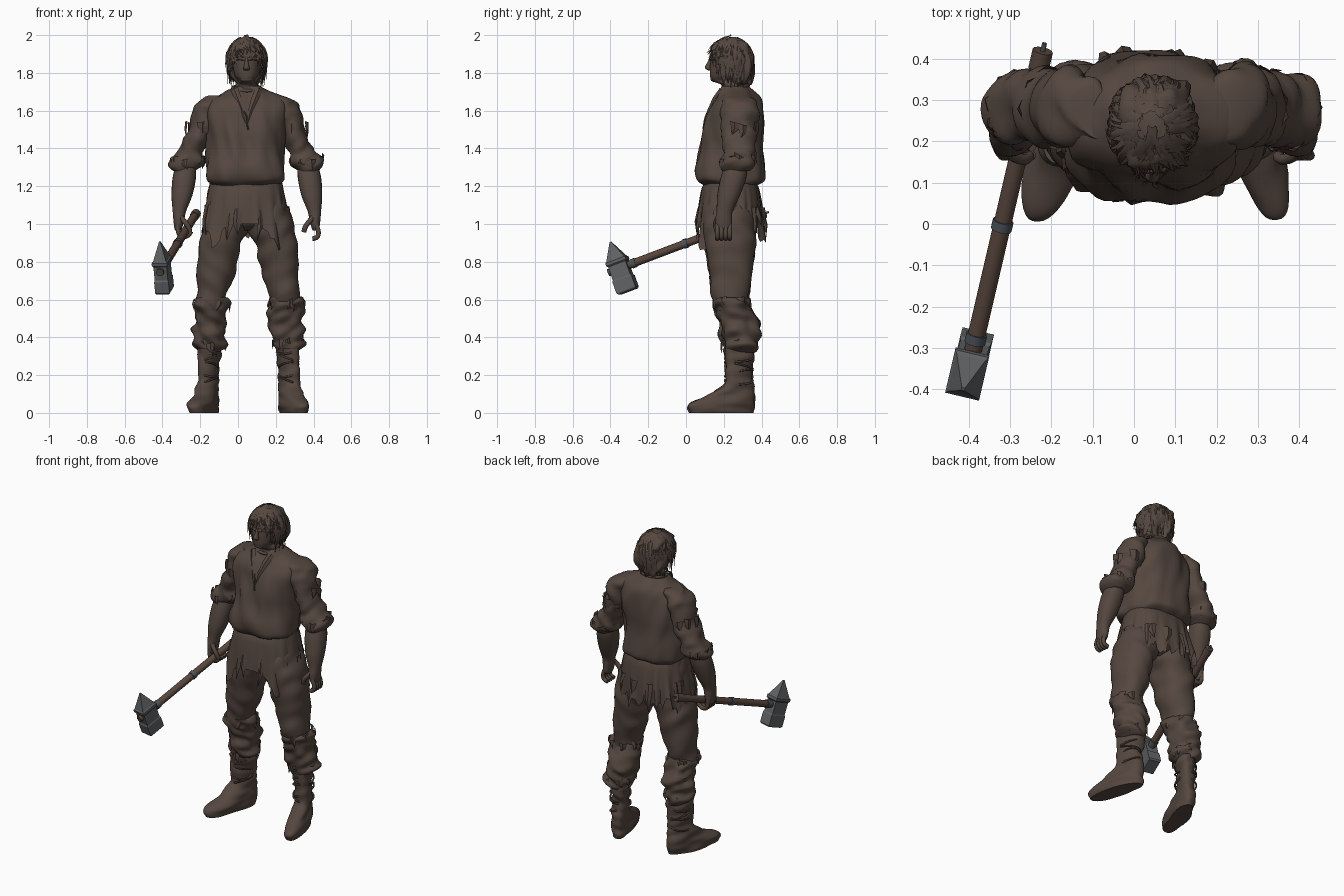
import bpy, bmesh, math, random
from mathutils import Vector, Matrix, noise

random.seed(4)
if "Cube" in bpy.data.objects:
    bpy.data.objects.remove(bpy.data.objects["Cube"])


def material(name, rgb):
    m = bpy.data.materials.new(name)
    m.use_nodes = True
    m.diffuse_color = (*rgb, 1)
    m.node_tree.nodes["Principled BSDF"].inputs["Base Color"].default_value = (*rgb, 1)
    return m


BROWN = material("weathered brown", (0.09, 0.063, 0.05))
WOOD = material("handle wood", (0.1, 0.062, 0.047))
STEEL = material("grey steel", (0.115, 0.12, 0.125))
BAND = material("dark band", (0.07, 0.085, 0.1))


def finish(name, bm, mat, smooth=True, recalc=True):
    if recalc:
        bmesh.ops.recalc_face_normals(bm, faces=bm.faces)
    me = bpy.data.meshes.new(name)
    bm.to_mesh(me)
    bm.free()
    me.materials.append(mat)
    for p in me.polygons:
        p.use_smooth = smooth
    if smooth:
        me.set_sharp_from_angle(angle=math.radians(50))
    ob = bpy.data.objects.new(name, me)
    bpy.context.collection.objects.link(ob)
    return ob


def mirror_x(x, line):
    """Mirror over the given line; zero keeps x."""
    return 2 * line - x if line else x


def spline(rows, sub):
    """Smooth in-between rows."""
    r = [Vector(v) for v in rows]
    r = [r[0]] + r + [r[-1]]
    out = []
    for a, b, c, d in zip(r, r[1:], r[2:], r[3:]):
        for k in range(sub):
            t = k / sub
            out.append(0.5 * (2 * b + (c - a) * t + (2 * a - 5 * b + 4 * c - d) * t * t
                              + (3 * b - a - 3 * c + d) * t ** 3))
    return out + [r[-1]]


def oval(a, power):
    """Unit point on a squarish oval."""
    c, s = math.cos(a), math.sin(a)
    return math.copysign(abs(c) ** (2 / power), c), math.copysign(abs(s) ** (2 / power), s)


def skin(bm, rings):
    rings = [[bm.verts.new(v) for v in ring] for ring in rings]
    for lo, hi in zip(rings, rings[1:]):
        for i in range(len(lo)):
            j = (i + 1) % len(lo)
            bm.faces.new((lo[i], lo[j], hi[j], hi[i]))
    return rings


def loft(name, rows, line=0, seg=40, sub=5, fold=0.0, freq=(9, 9), power=2.2, lean=0.0):
    """Rows are x, y, z, half width, half depth; noise makes cloth folds."""
    rings = []
    for x, y, z, rx, ry in spline(rows, sub):
        ring = []
        for i in range(seg):
            a = math.tau * i / seg
            u, v = oval(a, power)
            px, py = x + u * rx, y + v * ry
            f = fold * noise.noise((px * freq[0] + 90 * line, py * freq[0], z * freq[1] + px * 8))
            px += lean * (py - rows[-1][1])
            ring.append((mirror_x(px + math.cos(a) * f, line), py + math.sin(a) * f, z))
        rings.append(ring)
    bm = bmesh.new()
    rings = skin(bm, rings)
    bm.faces.new(rings[0])
    bm.faces.new(rings[-1])
    finish(name, bm, BROWN)


def ribbon(bm, pts, width, out):
    """Tapering ridged strip facing outward."""
    pts = [Vector(p) for p in pts]
    n = Vector(out).normalized()
    s = (pts[-1] - pts[0]).cross(n).normalized()
    rows = []
    for i, p in enumerate(pts):
        w = width * (1 - (i / (len(pts) - 1)) ** 2) + 0.0008
        rows.append([bm.verts.new(v) for v in (p - s * w, p + n * w * 0.5, p + s * w)])
    for lo, hi in zip(rows, rows[1:]):
        for i in range(2):
            bm.faces.new((lo[i], lo[i + 1], hi[i + 1], hi[i]))


def rags(name, centre, rx, ry, count, length, width, line=0, flare=0.012):
    """Torn strips hanging from an oval hem."""
    bm = bmesh.new()
    x, y, z = centre
    for i in range(count):
        a = math.tau * (i + random.random()) / count
        out = Vector((math.cos(a), math.sin(a), 0))
        top = Vector((mirror_x(x, line) + rx * out.x, y + ry * out.y, z + random.uniform(-.01, .015)))
        drop = Vector((0, 0, -length * random.uniform(0.5, 1.2)))
        side = Vector((-out.y, out.x, 0)) * random.uniform(-.02, .02)
        bulge = out * flare * random.uniform(0.2, 1)
        ribbon(bm, [top, top + drop * 0.5 + bulge, top + drop + bulge + side], width * random.uniform(.6, 1.2), out)
    finish(name, bm, BROWN, recalc=False)


def tube(name, pts, radius, line=0, closed=False):
    cu = bpy.data.curves.new(name, "CURVE")
    cu.dimensions = "3D"
    cu.bevel_depth, cu.bevel_resolution, cu.use_fill_caps = radius, 2, True
    sp = cu.splines.new("NURBS")
    sp.points.add(len(pts) - 1)
    for p, (x, y, z) in zip(sp.points, pts):
        p.co = (mirror_x(x, line), y, z, 1)
    sp.order_u, sp.resolution_u, sp.use_endpoint_u, sp.use_cyclic_u = 3, 5, not closed, closed
    temp = bpy.data.objects.new(name, cu)
    bpy.context.collection.objects.link(temp)
    bpy.context.view_layer.update()
    me = bpy.data.meshes.new_from_object(temp.evaluated_get(bpy.context.evaluated_depsgraph_get()))
    bpy.data.objects.remove(temp)
    bm = bmesh.new()
    bm.from_mesh(me)
    finish(name, bm, BROWN)


# Shirt, hips and collar
HX = .045
loft("shirt", [(.035, .235, 1.205, .18, .135), (.037, .231, 1.235, .207, .178), (.037, .228, 1.3, .204, .186),
               (.038, .24, 1.4, .2, .168), (.042, .248, 1.5, .21, .16), (.047, .258, 1.6, .218, .141),
               (.049, .27, 1.66, .19, .117), (.049, .272, 1.695, .138, .09), (.047, .262, 1.73, .068, .066)],
     seg=64, fold=.03, freq=(11, 5), power=2.3)
loft("hips", [(.044, .23, .965, .03, .06), (.043, .23, 1.0, .12, .11), (.04, .235, 1.08, .198, .135),
              (.04, .235, 1.22, .19, .132)], fold=.01)
bm = bmesh.new()
for s in (-1, 1):
    ribbon(bm, [(HX + s * .065, .187, 1.715), (HX + s * .045, .15, 1.665), (HX + s * .02, .118, 1.6),
                (HX + s * .004, .1, 1.53)], .02, (s * .3, -1, .4))
finish("collar_flaps", bm, BROWN, recalc=False)
tube("collar_edge", [(HX + .075 * math.cos(a), .258 + .075 * math.sin(a), 1.72 + .015 * math.sin(a))
                     for a in [math.tau * k / 12 for k in range(12)]], .009, closed=True)
tube("shirt_lace", [(.03, .118, 1.6), (.05, .102, 1.57), (.045, .095, 1.53), (.055, .09, 1.5)], .004)

# Torn skirt: hangs longest at the left front, straight across the middle
cols, levels = 110, 10
hem = []
for i in range(cols):
    a = math.tau * i / cols - math.pi
    front = math.exp(-((a + math.pi / 2) / .48) ** 4)
    tail = math.exp(-((a + .8) / .17) ** 2)
    torn = .98 + .09 * noise.noise((a * 2, 3, 0)) - random.random() * .07
    hem.append((a, front * 1.0 + (1 - front) * torn - .13 * tail, tail))
rings = []
for k in range(levels + 1):
    t = 1 - k / levels
    ring = []
    for a, low, tail in hem:
        z = 1.215 + (low - 1.215) * t
        u, v = oval(a, 2.5)
        r = 1 + t * (.2 * noise.noise((u * 5, v * 5, z * 2)) + .06 * tail)
        ring.append((.042 + (.19 + .045 * t) * r * u, .235 + (.138 + .04 * math.sqrt(t)) * r * v, z))
    rings.append(ring)
bm = bmesh.new()
skin(bm, rings)
finish("torn_skirt", bm, BROWN, recalc=False)
rags("skirt_rags", (.042, .24, 1.09), .218, .166, 14, .15, .028, flare=.025)

# Legs; the mirror line is a little further out than for the arms
for side, line in (("right", 0), ("left", .056)):
    loft(side + "_trouser_leg", [(-.04, .23, 1.12, .09, .11), (-.06, .227, 1.03, .115, .135), (-.07, .228, .96, .12, .137),
                                 (-.09, .23, .9, .111, .134), (-.106, .235, .8, .103, .125), (-.123, .235, .7, .09, .109),
                                 (-.143, .232, .6, .083, .092), (-.147, .245, .54, .072, .08)],
         line, fold=.018, freq=(7, 12))
    loft(side + "_knee_wrap", [(-.145, .235, .61, .08, .086), (-.146, .24, .575, .092, .1), (-.142, .257, .53, .084, .098),
                               (-.143, .285, .46, .095, .104), (-.147, .287, .4, .082, .1), (-.15, .285, .36, .075, .092),
                               (-.152, .282, .32, .056, .078)], line, fold=.036, freq=(10, 20))
    rags(side + "_knee_rags", (-.145, .242, .6), .086, .092, 9, .07, .024, line)
    rags(side + "_shin_rags", (-.147, .287, .38), .076, .092, 8, .05, .022, line, flare=.005)
    loft(side + "_boot", [(-.157, .188, 0, .054, .168), (-.157, .184, .03, .062, .174), (-.157, .198, .06, .061, .16),
                          (-.157, .245, .1, .055, .116), (-.157, .277, .15, .051, .08), (-.157, .28, .2, .05, .071),
                          (-.155, .28, .28, .054, .078), (-.153, .28, .34, .056, .08)],
         line, fold=.014, freq=(9, 24), lean=.28, power=2.4)
    for k, z in enumerate((.17, .21, .25, .29, .33)):
        tilt = .02 * (-1) ** k
        tube(side + "_boot_strap", [(-.157 + .054 * math.cos(a), .28 + .078 * math.sin(a), z + tilt * math.cos(a + k))
                                    for a in [math.tau * j / 10 for j in range(10)]], .005, line, closed=True)

# Arms: the right hand grips the handle, the left hangs loose
GRIP = [(-.318, 1.0), (-.32, .955), (-.298, .93), (-.262, .936), (-.248, .962)]
LOOSE = [(-.318, 1.0), (-.332, .97), (-.332, .94), (-.32, .925), (-.3, .922)]
for side, line, fingers in (("right", 0, GRIP), ("left", .047, LOOSE)):
    loft(side + "_sleeve", [(-.09, .276, 1.68, .05, .06), (-.125, .278, 1.655, .075, .086), (-.16, .279, 1.6, .079, .096),
                            (-.204, .28, 1.48, .07, .091), (-.245, .282, 1.39, .072, .087), (-.265, .28, 1.345, .088, .092),
                            (-.275, .274, 1.31, .084, .088), (-.278, .265, 1.28, .06, .068)],
         line, fold=.026, freq=(10, 16), power=2)
    rags(side + "_cuff_rags", (-.268, .277, 1.35), .08, .09, 10, .05, .025, line, flare=.008)
    rags(side + "_shoulder_rags", (-.2, .28, 1.53), .068, .088, 6, .08, .03, line, flare=.006)
    loft(side + "_forearm", [(-.277, .264, 1.3, .055, .062), (-.285, .25, 1.24, .062, .068), (-.297, .225, 1.15, .055, .06),
                             (-.31, .205, 1.07, .036, .043), (-.313, .2, 1.03, .03, .044), (-.316, .2, .985, .022, .042),
                             (-.317, .2, .965, .016, .03)], line, seg=24)
    for k in range(4):
        tube(side + "_finger", [(x, .166 + k * .022, z) for x, z in fingers], .0125, line)
    tube(side + "_thumb", [(-.305, .175, 1.04), (-.285, .158, 1.015), (-.26, .156, .985), (-.255, .164, .96)], .014, line)

# Head and face
loft("head", [(HX, .26, 1.68, .07, .07), (HX, .253, 1.735, .06, .066), (HX, .208, 1.757, .042, .07),
              (HX, .213, 1.785, .062, .086), (HX, .225, 1.83, .073, .098), (HX, .23, 1.865, .077, .1),
              (HX, .235, 1.92, .08, .1), (HX, .24, 1.96, .06, .075), (HX, .24, 1.985, .02, .03)])
loft("nose", [(HX, .13, 1.812, .01, .01), (HX, .12, 1.822, .018, .017), (HX, .117, 1.835, .014, .016),
              (HX, .127, 1.86, .009, .012), (HX, .133, 1.885, .008, .008)], seg=16)
for s in (-1, 1):
    tube("brow", [(HX + s * .008, .131, 1.872), (HX + s * .032, .132, 1.88), (HX + s * .062, .16, 1.872)], .009)
    tube("ear", [(HX + s * .074, .235, 1.875), (HX + s * .088, .25, 1.87), (HX + s * .078, .238, 1.825)], .01)
for z in (1.789, 1.8):
    tube("lip", [(HX - .025, .139, z), (HX, .127, z + .001), (HX + .025, .139, z)], .005)
tube("chin", [(HX - .022, .15, 1.768), (HX, .137, 1.766), (HX + .022, .15, 1.768)], .014)

# Hair: a cap under many loose, shaggy locks
loft("hair_cap", [(HX, .295, 1.735, .055, .035), (HX, .288, 1.79, .085, .06), (HX, .275, 1.86, .095, .076),
                  (HX, .24, 1.915, .088, .104), (HX, .238, 1.955, .066, .084), (HX, .238, 1.983, .026, .034)],
     fold=.03, freq=(30, 8))
bm = bmesh.new()
for i in range(260):
    a = random.uniform(0, math.tau)
    front = max(0, -math.sin(a))
    end = 1.72 + .185 * front ** 1.5 + random.uniform(0, .06)
    start = max(end + .04, random.uniform(1.87, 1.99))
    puff, twist, kick = random.uniform(.92, 1.06), random.uniform(-.5, .5), random.uniform(0, .17)
    pts = []
    for k in range(7):
        t = k / 6
        z = end + (start - end) * (1 - t ** 1.6)
        up = (z - 1.87) / .125
        r = puff * ((max(0, 1 - up * up)) ** .6 if up > 0 else 1 + .18 * up) + kick * t ** 3
        b = a + twist * t
        pts.append((HX + .103 * r * math.cos(b), .238 + .115 * r * math.sin(b), z))
    ribbon(bm, pts, random.uniform(.007, .015), (math.cos(a), math.sin(a), .35))
finish("hair_locks", bm, BROWN, recalc=False)

# War hammer in its own frame: x runs along the handle, z towards the spike
grip, head = Vector((-.222, .415, 1.055)), Vector((-.4, -.35, .765))
ax = (head - grip).normalized()
az = (Vector((-.025, -.09, .25)) - ax * ax.dot(Vector((-.025, -.09, .25)))).normalized()
ay = az.cross(ax)
frame = Matrix((ax, ay, az)).transposed().to_4x4()
frame.translation = head
length = (head - grip).length


def rod(name, x0, x1, r, mat):
    bm = bmesh.new()
    bmesh.ops.create_cone(bm, cap_ends=True, segments=12, radius1=r, radius2=r, depth=x1 - x0,
                          matrix=Matrix.Translation(((x0 + x1) / 2, 0, 0)) @ Matrix.Rotation(math.pi / 2, 4, "Y"))
    finish(name, bm, mat).matrix_world = frame


rod("hammer_handle", -length, .05, .0215, WOOD)
rod("handle_pommel", -length - .005, .045 - length, .025, WOOD)
rod("pommel_pin", -length - .025, -length, .006, BAND)
rod("handle_front", .04, .066, .02, WOOD)
for x in (-.38, -.08):
    rod("handle_band", x - .012, x + .012, .0255, BAND)

# Four-sided head; rows are height, half length, half width
rows = [(-.13, .048, .034), (-.122, .055, .039), (-.058, .055, .039), (-.05, .05, .036), (.025, .05, .036),
        (.032, .057, .042), (.048, .057, .042), (.054, .05, .036), (.15, .004, .004)]
bm = bmesh.new()
rings = skin(bm, [[(sx * a, sy * b, z) for sx, sy in ((1, 1), (-1, 1), (-1, -1), (1, -1))] for z, a, b in rows])
bm.faces.new(rings[0])
bm.faces.new(rings[-1])
finish("hammer_head", bm, STEEL, smooth=False).matrix_world = frame
